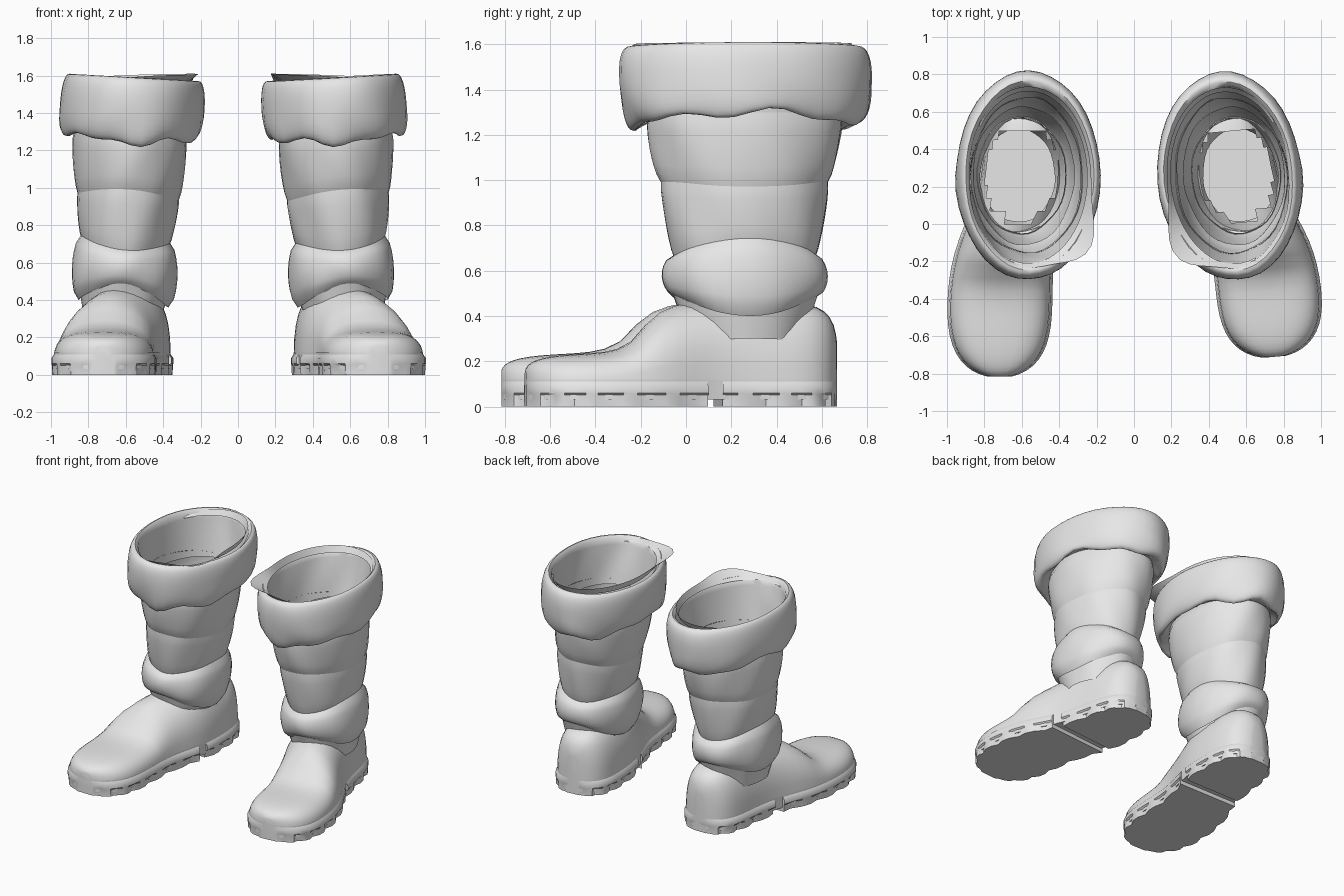
import bpy, bmesh, math
from math import sin, cos, pi, tanh, exp

cube = bpy.data.objects.get("Cube")
if cube:
    bpy.data.objects.remove(cube)

grey = bpy.data.materials.new("plain_grey")
grey.use_nodes = True
grey.diffuse_color = (0.8, 0.8, 0.8, 1)
grey.node_tree.nodes["Principled BSDF"].inputs["Base Color"].default_value = grey.diffuse_color

SEGMENTS = 40
STEPS = 8
TOP = 1.61
LEG_Y = 0.27

# Pleats of the shaft: bottom, top, bottom width, top width, bulge, bottom sag, top sag
PLEATS = {
    "ankle": (0.28, 0.5, 0.2, 0.25, 0, 0, 0),
    "ankle_puff": (0.43, 0.7, 0.24, 0.235, 0.045, -0.05, 0.03),
    "middle_pleat": (0.68, 0.98, 0.235, 0.27, 0.01, 0.03, -0.02),
    "upper_pleat": (0.97, 1.28, 0.27, 0.3, 0.014, -0.02, 0),
}


def mix(start, end, t):
    return start + (end - start) * t


def signed_power(value, power):
    return math.copysign(abs(value) ** power, value)


def oval(height, width, sag=0.0, wobble=0.01, scallop=0.0):
    """Horizontal ring of the leg; it grows deeper and leans inward with height."""
    depth = width * (1.2 + 0.17 * height)
    lean = 0.035 - 0.048 * height
    ring = []
    for i in range(SEGMENTS):
        a = math.tau * i / SEGMENTS
        crease = 1 + wobble * (sin(3 * a + 7 * height) + sin(7 * a + 11 * height))
        z = height + sag * cos(2 * a) + 0.02 * cos(a) + scallop * (sin(8 * a) + sin(5 * a))
        ring.append((lean + width * crease * cos(a),
                     depth * crease * sin(a) - 0.01, min(z, TOP)))
    return ring


def loft(name, rings, place, closed=True, caps=(), angle=45, hole=None):
    """Skin a list of matching rings into one object, capping the chosen rings."""
    bm = bmesh.new()
    loops = [[bm.verts.new(point) for point in ring] for ring in rings]
    count = len(loops[0])
    for lower, upper in zip(loops, loops[1:]):
        for i in range(count if closed else count - 1):
            j = (i + 1) % count
            bm.faces.new((lower[i], lower[j], upper[j], upper[i]))
    for cap in caps:
        bm.faces.new(loops[cap])
    bmesh.ops.recalc_face_normals(bm, faces=bm.faces)
    if hole:
        inside = [face for face in bm.faces if hole(face.calc_center_median())]
        bmesh.ops.delete(bm, geom=inside, context="FACES")
    for vert in bm.verts:
        vert.co = place(vert.co)
    bmesh.ops.recalc_face_normals(bm, faces=bm.faces)
    mesh = bpy.data.meshes.new(name)
    bm.to_mesh(mesh)
    bm.free()
    mesh.materials.append(grey)
    part = bpy.data.objects.new(name, mesh)
    bpy.context.collection.objects.link(part)
    bpy.ops.object.select_all(action="DESELECT")
    part.select_set(True)
    bpy.context.view_layer.objects.active = part
    bpy.ops.object.shade_smooth_by_angle(angle=math.radians(angle))


def pleat_rings(bottom, top, bottom_width, top_width, bulge, bottom_sag, top_sag):
    rings = []
    for step in range(STEPS + 1):
        t = step / STEPS
        swell = bulge * max(sin(pi * t), 0) ** 0.5
        rings.append(oval(mix(bottom, top, t), mix(bottom_width, top_width, t) + swell,
                          mix(bottom_sag, top_sag, t)))
    return rings


def cuff_rings():
    """Puffed cuff from its underside, up over a narrow rim and back down inside."""
    rings = [oval(1.3, 0.295, 0.02)]
    for step in range(2 * STEPS + 1):
        a = mix(-0.5 * pi, 0.5 * pi, step / (2 * STEPS))
        low = max(-sin(a), 0)
        rings.append(oval(1.425 + 0.165 * signed_power(sin(a), 0.9),
                          0.343 + 0.043 * max(cos(a), 0) ** 0.8, sag=0.02 * low,
                          wobble=0.004 + 0.014 * low, scallop=0.012 * low ** 3))
    for step in range(STEPS + 1):
        t = step / STEPS
        rings.append(oval(mix(1.57, 1.25, t), mix(0.325, 0.293, t)))
    return rings


def foot_stations(toe_reach):
    """Cross-stations from heel to toe: position, centre, half width, top, slope power."""
    stations = []
    count = 4 * STEPS
    for i in range(count + 1):
        s = 0.995 * cos(pi * i / count)
        y = 0.745 * s - 0.345
        if y < -0.17:
            y = mix(-0.17, y, toe_reach)
        rounding = 1 - abs(s) ** (9 if s > 0 else 4.5)
        centre = 0.05 - 0.07 * tanh(3.5 * (s - 0.08))
        width = (0.25 - 0.045 * s) * rounding ** 0.5
        instep = 0.26 + 0.115 * tanh(6 * (s + 0.19))
        tongue = 0.02 * exp(-((s + 0.16) / 0.07) ** 2)
        power = 0.65 + 0.5 * exp(-((s + 0.05) / 0.25) ** 2)
        stations.append((y, centre, width,
                         0.09 + (instep + tongue) * rounding ** 0.2, power))
    return stations


def foot_section(y, centre, width, top, power):
    section = []
    for i in range(2 * STEPS + 1):
        a = pi * i / (2 * STEPS)
        section.append((centre + width * signed_power(cos(a), power), y,
                        mix(0.09, top, max(sin(a), 0) ** 0.8)))
    return section


def ankle_hole(point):
    """True where the foot must stay open into the leg."""
    return point.z > 0.3 and (point.x / 0.2) ** 2 + (point.y / 0.25) ** 2 < 1


def sole_ring(stations, z, grow, notch=0.0):
    """Outline of the sole; every third station is cut in for the tread."""
    left, right = [], []
    for i, (y, centre, width, *_) in enumerate(stations):
        reach = width + grow - (notch if i % 3 == 1 else 0)
        left.append((centre + reach, y, z))
        right.append((centre - reach, y, z))
    return left + right[::-1]


def flap_rings():
    """Thin lining flared out of the opening, drawn to a point at the inner front."""
    lower, upper = [], []
    for i in range(SEGMENTS + 1):
        a = mix(0.2 * pi, 1.6 * pi, i / SEGMENTS)
        flare = 0.335 + 0.1 * exp(-((a - 1.23 * pi) / 0.35) ** 2)
        rise = 0.05 * max(sin(pi * i / SEGMENTS), 0) ** 0.3
        lower.append((0.315 * cos(a) - 0.035, 0.46 * sin(a) - 0.02, TOP - 0.05))
        upper.append((flare * cos(a) - 0.035, (flare + 0.15) * sin(a) - 0.02,
                      TOP - 0.05 + rise))
    return [lower, upper]


def boot(label, side, offset, turn, toe_reach):
    def place(point):
        x, y, z = point
        return (side * (offset + x * cos(turn) - y * sin(turn)),
                LEG_Y + x * sin(turn) + y * cos(turn), z)

    # Hollow pleated shaft, cuff and lining flap
    for part, pleat in PLEATS.items():
        loft(label + "_" + part, pleat_rings(*pleat), place)
    loft(label + "_cuff", cuff_rings(), place)
    loft(label + "_lining_flap", flap_rings(), place, closed=False)

    # Foot upper, open into the leg
    stations = foot_stations(toe_reach)
    loft(label + "_foot", [foot_section(*station) for station in stations], place,
         closed=False, caps=(0, -1), hole=ankle_hole)

    # Welt with the inner floor, then the separate heel and front sole
    loft(label + "_welt", [sole_ring(stations, 0.03, 0), sole_ring(stations, 0.12, 0)],
         place, caps=(0,))
    arch = len(stations) // 2 - 2
    for part, group in (("heel", stations[:arch]), ("front_sole", stations[arch:])):
        loft(label + "_" + part, [sole_ring(group, 0, 0.01, 0.02),
                                  sole_ring(group, 0.05, 0.012, 0.02),
                                  sole_ring(group, 0.06, 0.014),
                                  sole_ring(group, 0.09, 0.014),
                                  sole_ring(group, 0.11, 0)], place, caps=(0,), angle=35)


boot("right_boot", -1, 0.6, 0, 1)
boot("left_boot", 1, 0.545, 0.09, 0.9)
